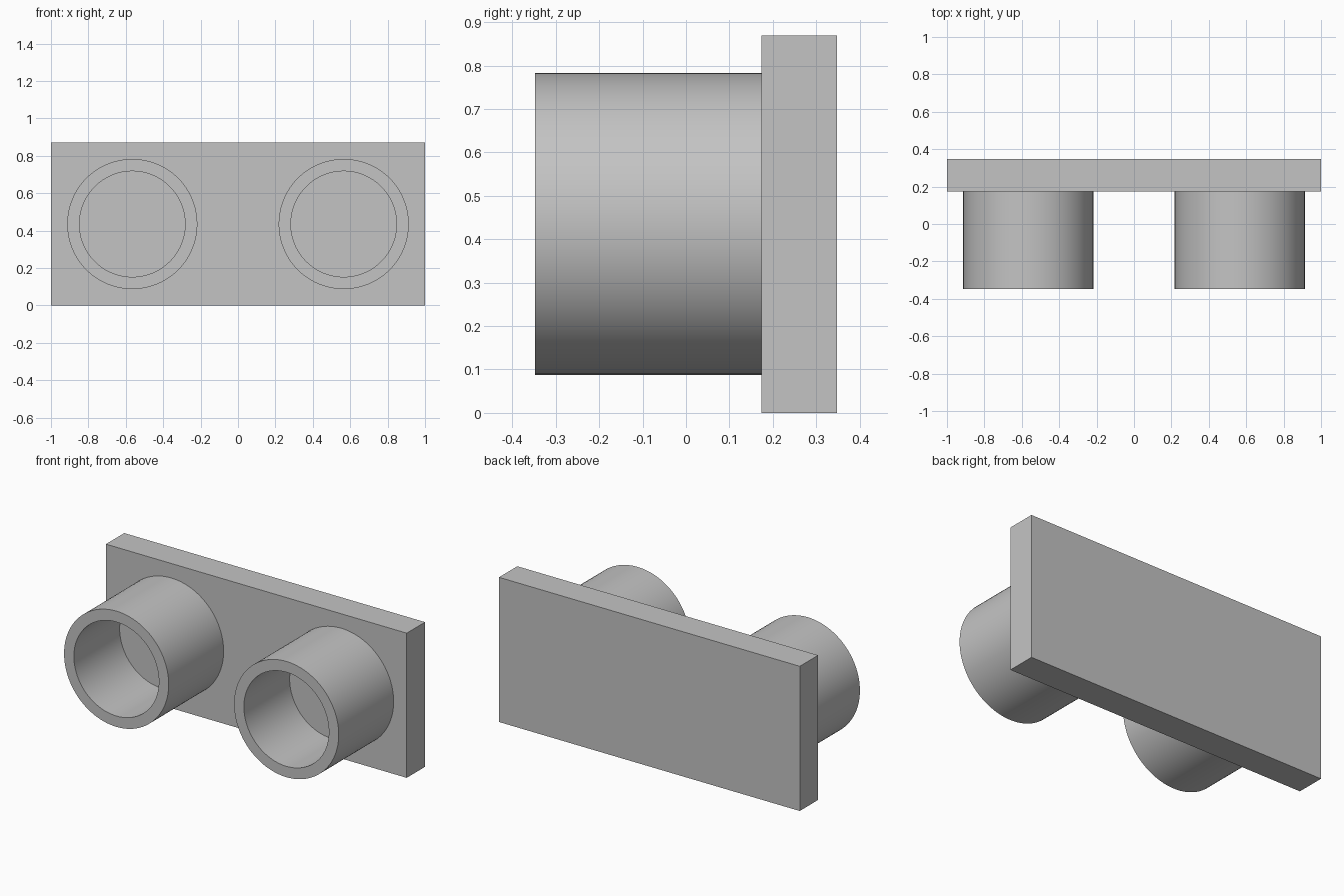
import bpy
import bmesh
import math

if "Cube" in bpy.data.objects:
    bpy.data.objects.remove(bpy.data.objects["Cube"], do_unlink=True)

# Proportions in whole design units
U = 2 / 23
WIDTH, HEIGHT, THICK = 23 * U, 10 * U, 2 * U
TUBE_X, TUBE_R, BORE_R = 6.5 * U, 4 * U, 3.25 * U
FRONT, BACK = -4 * U, 4 * U
PLATE_FRONT = BACK - THICK
BORE_FLOOR = FRONT + 5 * U
SEGMENTS = 96

# Single grey finish
grey = bpy.data.materials.new("plain grey")
grey.use_nodes = True
colour = (0.55, 0.55, 0.55, 1)
grey.diffuse_color = colour
grey.node_tree.nodes["Principled BSDF"].inputs["Base Color"].default_value = colour


def add_object(name, bm, location):
    mesh = bpy.data.meshes.new(name)
    bmesh.ops.recalc_face_normals(bm, faces=bm.faces)
    bm.to_mesh(mesh)
    bm.free()
    obj = bpy.data.objects.new(name, mesh)
    obj.location = location
    mesh.materials.append(grey)
    bpy.context.collection.objects.link(obj)
    return obj


# Backing plate
bm = bmesh.new()
bmesh.ops.create_cube(bm, size=1)
bmesh.ops.scale(bm, vec=(WIDTH, THICK, HEIGHT), verts=bm.verts)
add_object("backing_plate", bm, (0, BACK - THICK / 2, HEIGHT / 2))


# Blind-bored cup, revolved about the y axis and seated in the plate
def add_cup(name, x):
    seat = PLATE_FRONT + 0.01
    profile = [(0, BORE_FLOOR), (BORE_R, BORE_FLOOR), (BORE_R, FRONT),
               (TUBE_R, FRONT), (TUBE_R, seat), (0, seat)]
    bm = bmesh.new()
    verts = [bm.verts.new((r, y, 0)) for r, y in profile]
    edges = [bm.edges.new(pair) for pair in zip(verts, verts[1:])]
    bmesh.ops.spin(bm, geom=verts + edges, cent=(0, 0, 0), axis=(0, 1, 0),
                   angle=math.tau, steps=SEGMENTS)
    bmesh.ops.remove_doubles(bm, verts=bm.verts, dist=1e-5)
    cup = add_object(name, bm, (x, 0, HEIGHT / 2))
    bpy.ops.object.select_all(action="DESELECT")
    cup.select_set(True)
    bpy.context.view_layer.objects.active = cup
    bpy.ops.object.shade_smooth_by_angle(angle=math.radians(30))


for side, sign in (("left", 1), ("right", -1)):
    add_cup(side + "_cup", sign * TUBE_X)
